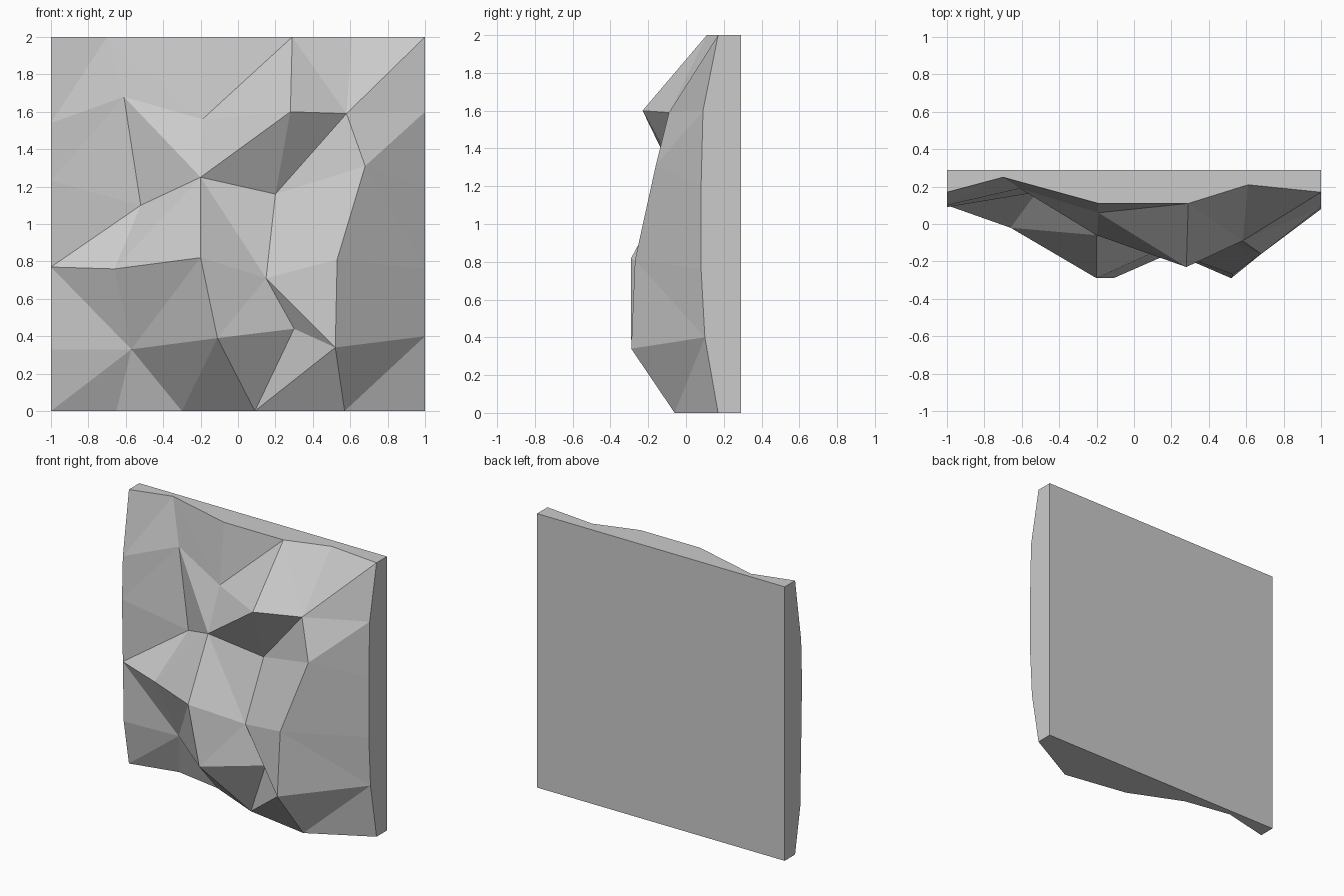
import bpy
import bmesh

# Remove the default cube only
default_cube = bpy.data.objects.get("Cube")
if default_cube:
    bpy.data.objects.remove(default_cube, do_unlink=True)

UNIT = 0.01          # control points are given in hundredths
BACK_DEPTH = 0.29    # flat rear plane of the panel

# Control points of the chiselled front, bottom row to top row: (across, depth, height)
control_rows = [
    [(-100, 17, 0), (-65, 25, 0), (-30, 19, 0), (9, 2, 0), (57, -6, 0), (100, 17, 0)],
    [(-100, 11, 33), (-57, 13, 33), (-11, -29, 39), (30, -11, 44), (52, -29, 34), (100, 10, 40)],
    [(-100, 10, 77), (-66, -2, 76), (-20, -29, 82), (15, -13, 71), (53, -27, 81), (100, 8, 76)],
    [(-100, 9, 123), (-52, 17, 110), (-20, -6, 125), (20, 1, 116), (68, -16, 131), (100, 8, 120)],
    [(-100, 10, 154), (-61, 19, 168), (-19, 6, 156), (28, -23, 160), (58, -9, 159), (100, 9, 160)],
    [(-100, 17, 200), (-70, 25, 200), (-19, 11, 200), (29, 11, 200), (61, 21, 200), (100, 17, 200)],
]

# Crease direction inside each cell: R rises to the right, F falls to the right
crease_rows = ["RFFRR", "FRRFF", "RRFRF", "RFRRR", "RFRFR"]


def make_material(name, colour):
    """One flat colour, matching in the viewport and in a render."""
    material = bpy.data.materials.new(name)
    material.use_nodes = True
    material.diffuse_color = colour
    shader = next(n for n in material.node_tree.nodes if n.type == "BSDF_PRINCIPLED")
    shader.inputs["Base Color"].default_value = colour
    return material


def add_cell(bm, low_left, low_right, high_right, high_left, crease):
    """Fill one cell of the front with two creased triangles."""
    if crease == "R":
        triangles = [(low_left, low_right, high_right), (low_left, high_right, high_left)]
    else:
        triangles = [(low_left, low_right, high_left), (low_right, high_right, high_left)]
    for corners in triangles:
        bm.faces.new(corners)


def build_rock_panel():
    bm = bmesh.new()

    # Chiselled front
    grid = [[bm.verts.new([value * UNIT for value in point]) for point in row]
            for row in control_rows]
    for lower, upper, creases in zip(grid, grid[1:], crease_rows):
        for column, crease in enumerate(creases):
            add_cell(bm, lower[column], lower[column + 1],
                     upper[column + 1], upper[column], crease)

    # Thin sides: pull the rim straight back to the rear plane
    rim = [edge for edge in bm.edges if edge.is_boundary]
    pulled = bmesh.ops.extrude_edge_only(bm, edges=rim)["geom"]
    for item in pulled:
        if isinstance(item, bmesh.types.BMVert):
            item.co.y = BACK_DEPTH

    # Flat back: close the remaining opening with one face
    opening = [edge for edge in bm.edges if edge.is_boundary]
    bmesh.ops.contextual_create(bm, geom=opening)
    bmesh.ops.recalc_face_normals(bm, faces=bm.faces[:])

    mesh = bpy.data.meshes.new("rock_panel")
    bm.to_mesh(mesh)
    bm.free()
    panel = bpy.data.objects.new("rock_panel", mesh)
    bpy.context.collection.objects.link(panel)
    return panel


rock_panel = build_rock_panel()
rock_panel.data.materials.append(make_material("light_stone_grey", (0.6, 0.6, 0.6, 1.0)))
